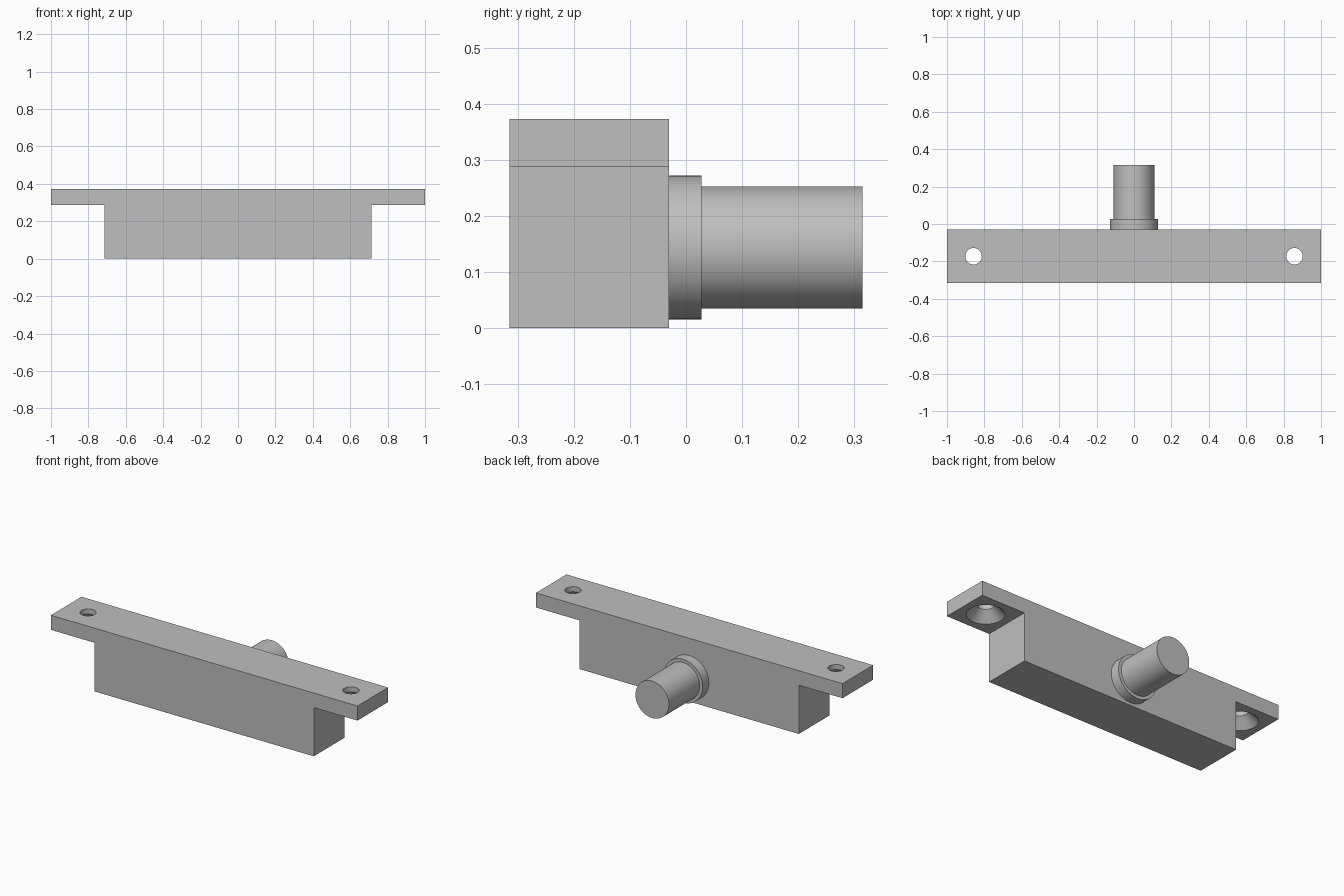
import bpy, bmesh, math
from mathutils import Matrix, Vector

cube = bpy.data.objects.get("Cube")
if cube:
    bpy.data.objects.remove(cube, do_unlink=True)

grey = bpy.data.materials.new("plain_grey")
grey.use_nodes = True
colour = (0.52, 0.52, 0.52, 1)
grey.diffuse_color = colour
grey.node_tree.nodes["Principled BSDF"].inputs["Base Color"].default_value = colour

FRONT, BACK = -0.315, -0.03
FLANGE_Z, TOP_Z = 0.287, 0.373


def make_object(name, bm):
    bmesh.ops.recalc_face_normals(bm, faces=bm.faces)
    mesh = bpy.data.meshes.new(name)
    bm.to_mesh(mesh)
    bm.free()
    mesh.materials.append(grey)
    obj = bpy.data.objects.new(name, mesh)
    bpy.context.collection.objects.link(obj)
    return obj


def lathe(name, profile, matrix, sides=64):
    """Solid of revolution from (radius, height) pairs, capped at both ends."""
    bm = bmesh.new()
    rings = [[bm.verts.new((r * math.cos(a), r * math.sin(a), h))
              for a in (math.tau * i / sides for i in range(sides))]
             for r, h in profile]
    for low, high in zip(rings, rings[1:]):
        for i in range(sides):
            j = (i + 1) % sides
            bm.faces.new((low[i], low[j], high[j], high[i]))
    bm.faces.new(rings[0])
    bm.faces.new(rings[-1])
    bm.transform(matrix)
    return make_object(name, bm)


def activate(obj):
    bpy.ops.object.select_all(action="DESELECT")
    obj.select_set(True)
    bpy.context.view_layer.objects.active = obj


# Body: T-shaped outline extruded from front to back
half = [(0.715, 0), (0.715, FLANGE_Z), (1, FLANGE_Z), (1, TOP_Z)]
outline = half + [(-x, z) for x, z in reversed(half)]
bm = bmesh.new()
face = bm.faces.new([bm.verts.new((x, FRONT, z)) for x, z in outline])
extruded = bmesh.ops.extrude_face_region(bm, geom=[face])
bmesh.ops.translate(bm, vec=(0, BACK - FRONT, 0),
                    verts=[v for v in extruded["geom"] if isinstance(v, bmesh.types.BMVert)])
body = make_object("flanged_body", bm)

# Screw holes, countersunk from below
margin = 0.02
hole = [(0.1 + margin, -margin), (0.044, 0.056), (0.044, TOP_Z - FLANGE_Z + margin)]
for side in (-1, 1):
    place = Matrix.Translation((side * 0.858, (FRONT + BACK) / 2, FLANGE_Z))
    cutter = lathe("hole_cutter", hole, place)
    cutter.hide_render = True
    activate(body)
    cut = body.modifiers.new("screw_hole", "BOOLEAN")
    cut.operation = "DIFFERENCE"
    cut.solver = "EXACT"
    cut.object = cutter
    bpy.ops.object.modifier_apply(modifier=cut.name)
    bpy.data.objects.remove(cutter, do_unlink=True)

# Stub shaft with a collar, pointing backwards
to_back = Matrix.Translation((0, 0, 0.1435)) @ Vector((0, 1, 0)).to_track_quat("Z", "Y").to_matrix().to_4x4()
collar, shaft = 0.128, 0.109
stub = lathe("collared_shaft",
             [(collar, BACK), (collar, 0.028), (shaft, 0.028), (shaft, 0.315)], to_back)

for obj in (body, stub):
    activate(obj)
    bpy.ops.object.shade_smooth_by_angle(angle=math.radians(30))
